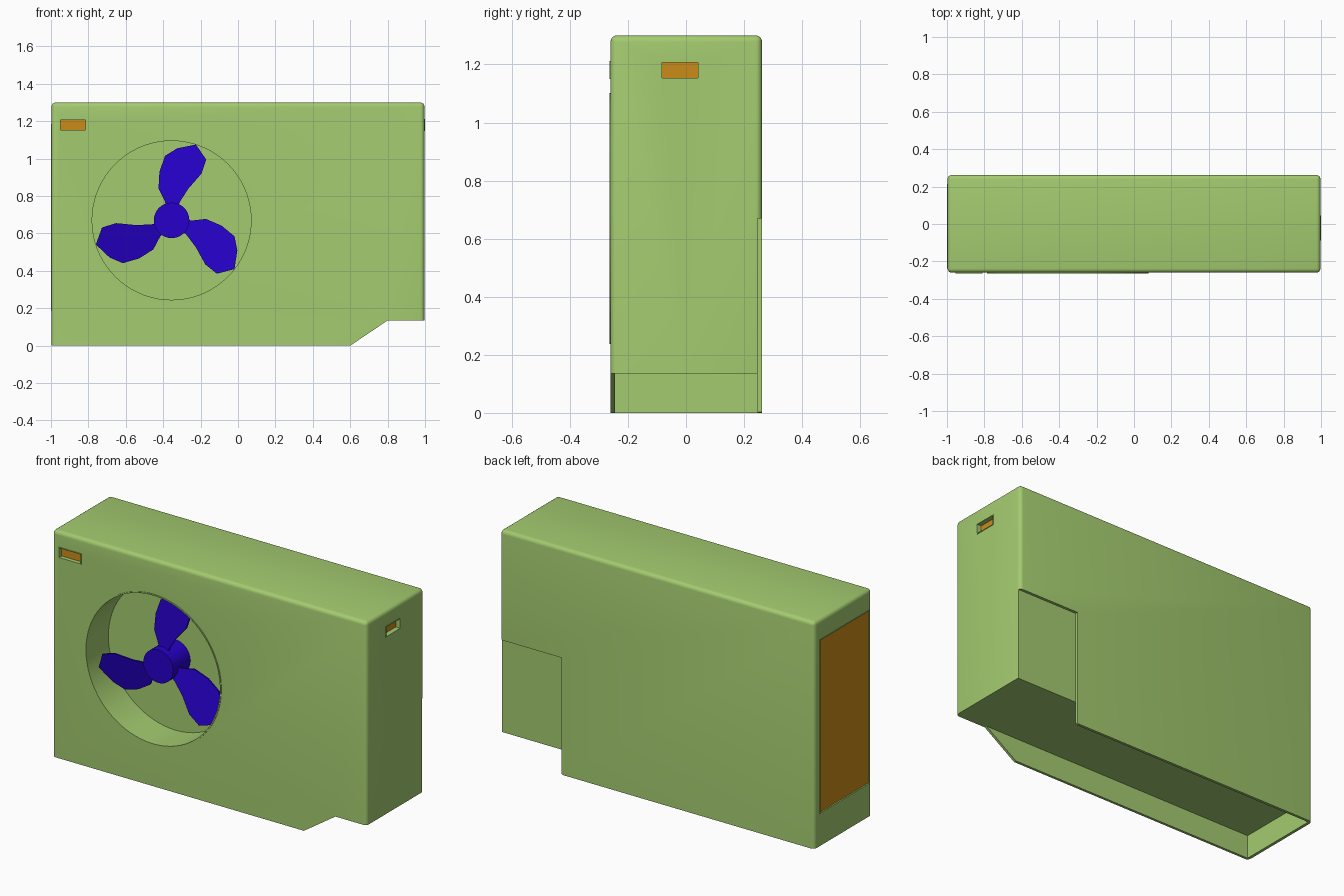
import bpy, bmesh, math

if "Cube" in bpy.data.objects:
    bpy.data.objects.remove(bpy.data.objects["Cube"])

GREEN, ORANGE, BLUE = (0.37, 0.60, 0.16, 1), (0.60, 0.26, 0.01, 1), (0.02, 0.0, 0.60, 1)
FX, FZ = -0.355, 0.67            # fan centre
FRONT, BACK = -0.26, 0.262
mats = {}


def material(name, col):
    if name not in mats:
        mats[name] = bpy.data.materials.new(name)
        mats[name].diffuse_color = col
    return mats[name]


def make(name, bm, mat=None):
    bmesh.ops.recalc_face_normals(bm, faces=bm.faces)
    me = bpy.data.meshes.new(name)
    bm.to_mesh(me)
    bm.free()
    ob = bpy.data.objects.new(name, me)
    bpy.context.collection.objects.link(ob)
    if mat:
        me.materials.append(material(*mat))
    return ob


def box(name, x0, x1, y0, y1, z0, z1, mat=None, bevel=0):
    bm = bmesh.new()
    bmesh.ops.create_cube(bm, size=1)
    for v in bm.verts:
        v.co = [(a + b) / 2 + c * (b - a)
                for c, a, b in zip(v.co, (x0, y0, z0), (x1, y1, z1))]
    if bevel:  # round every edge except the bottom ones
        edges = [e for e in bm.edges if max(v.co.z for v in e.verts) > z0 + 0.01]
        bmesh.ops.bevel(bm, geom=edges, offset=bevel, segments=4, profile=0.5, affect='EDGES')
    return make(name, bm, mat)


def prism(name, pts, y0, y1, mat=None):
    """Extrude an x-z outline along y; y0/y1 may be functions of (x, z)."""
    bm = bmesh.new()
    f = lambda y, p: y(*p) if callable(y) else y
    a = [bm.verts.new((p[0], f(y0, p), p[1])) for p in pts]
    b = [bm.verts.new((p[0], f(y1, p), p[1])) for p in pts]
    bm.faces.new(a)
    bm.faces.new(b)
    for i in range(len(pts)):
        j = (i + 1) % len(pts)
        bm.faces.new((a[i], a[j], b[j], b[i]))
    return make(name, bm, mat)


def circle(r, n):
    return [(FX + r * math.cos(math.tau * i / n), FZ + r * math.sin(math.tau * i / n))
            for i in range(n)]


def cut(ob, cutters):
    for c in cutters:
        c.hide_render = True
        m = ob.modifiers.new("cut", 'BOOLEAN')
        m.operation, m.solver, m.object = 'DIFFERENCE', 'EXACT', c
    dg = bpy.context.evaluated_depsgraph_get()
    me = bpy.data.meshes.new_from_object(ob.evaluated_get(dg))
    ob.modifiers.clear()
    ob.data = me


def smooth(ob):
    bpy.ops.object.select_all(action='DESELECT')
    ob.select_set(True)
    bpy.context.view_layer.objects.active = ob
    bpy.ops.object.shade_smooth_by_angle(angle=math.radians(30))


green, orange, blue = ("casing_green", GREEN), ("grille_orange", ORANGE), ("fan_blue", BLUE)

# casing with its cut-outs
body = box("casing", -0.997, 0.997, FRONT, BACK, 0, 1.3, green, bevel=0.022)
fan_hole = prism("fan_hole_cutter", circle(0.425, 72), -0.4, -0.06)
front_pocket = box("front_pocket_cutter", -0.95, -0.815, -0.4, FRONT + 0.025, 1.153, 1.207)
side_pocket = box("side_pocket_cutter", 0.967, 1.2, -0.083, 0.041, 1.153, 1.207)
vent_pocket = box("vent_pocket_cutter", -1.2, -0.985, -0.235, 0.21, 0.19, 1.18)
underside = box("underside_cutter", -0.98, 1.2, FRONT + 0.015, BACK - 0.015, -0.2, 0.135)
skirt_notch = prism("skirt_notch_cutter",
                    [(0.452, -0.1), (0.8, 0.135), (1.2, 0.135), (1.2, -0.1)], -0.4, 0.4)
back_recess = box("back_recess_cutter", 0.605, 1.2, BACK - 0.0155, 0.4, -0.2, 0.67)
cut(body, [fan_hole, front_pocket, side_pocket, vent_pocket, underside, skirt_notch, back_recess])
smooth(body)

# thin raised rims around the openings
ring = prism("fan_rim", circle(0.432, 72), -0.2635, -0.24, green)
cut(ring, [fan_hole])
smooth(ring)
front_rim = box("front_pocket_rim", -0.954, -0.811, -0.2635, -0.25, 1.149, 1.211, green)
cut(front_rim, [front_pocket])
side_rim = box("side_pocket_rim", 0.985, 1.0, -0.087, 0.045, 1.149, 1.211, green)
cut(side_rim, [side_pocket])
vent_rim = box("vent_rim", -1.0, -0.985, -0.239, 0.214, 0.186, 1.184, green)
cut(vent_rim, [vent_pocket])

for c in (fan_hole, front_pocket, side_pocket, vent_pocket, underside, skirt_notch, back_recess):
    bpy.data.objects.remove(c)

# orange panels set into the pockets
box("front_pocket_panel", -0.95, -0.815, -0.24, -0.23, 1.153, 1.207, orange)
box("side_pocket_panel", 0.96, 0.972, -0.083, 0.041, 1.153, 1.207, orange)
box("side_vent_panel", -0.992, -0.98, -0.235, 0.21, 0.19, 1.18, orange)

# fan hub and three pitched blades
smooth(prism("fan_hub", circle(0.095, 32), -0.215, -0.058, blue))
outline = [(-0.03, 0.06), (-0.035, 0.10), (-0.07, 0.17), (-0.065, 0.26), (-0.035, 0.345),
           (0.03, 0.385), (0.13, 0.405), (0.185, 0.325), (0.16, 0.25), (0.09, 0.17),
           (0.045, 0.10), (0.03, 0.06)]
for i, deg in enumerate((0, 125.5, 250)):
    c, s = math.cos(math.radians(deg)), math.sin(math.radians(deg))
    pts = [(FX + x * c - z * s, FZ + x * s + z * c) for x, z in outline]

    def depth(px, pz, c=c, s=s):
        dx, dz = px - FX, pz - FZ
        x, z = dx * c + dz * s, dz * c - dx * s
        return FRONT + 0.08 - 0.2 * (x - 0.4 * z)
    prism(f"fan_blade_{i + 1}", pts, depth, lambda x, z, d=depth: d(x, z) + 0.01, blue)

for m in bpy.data.materials:
    if m.users and not m.is_grease_pencil:
        m.use_nodes = True
        m.node_tree.nodes["Principled BSDF"].inputs["Base Color"].default_value = m.diffuse_color
